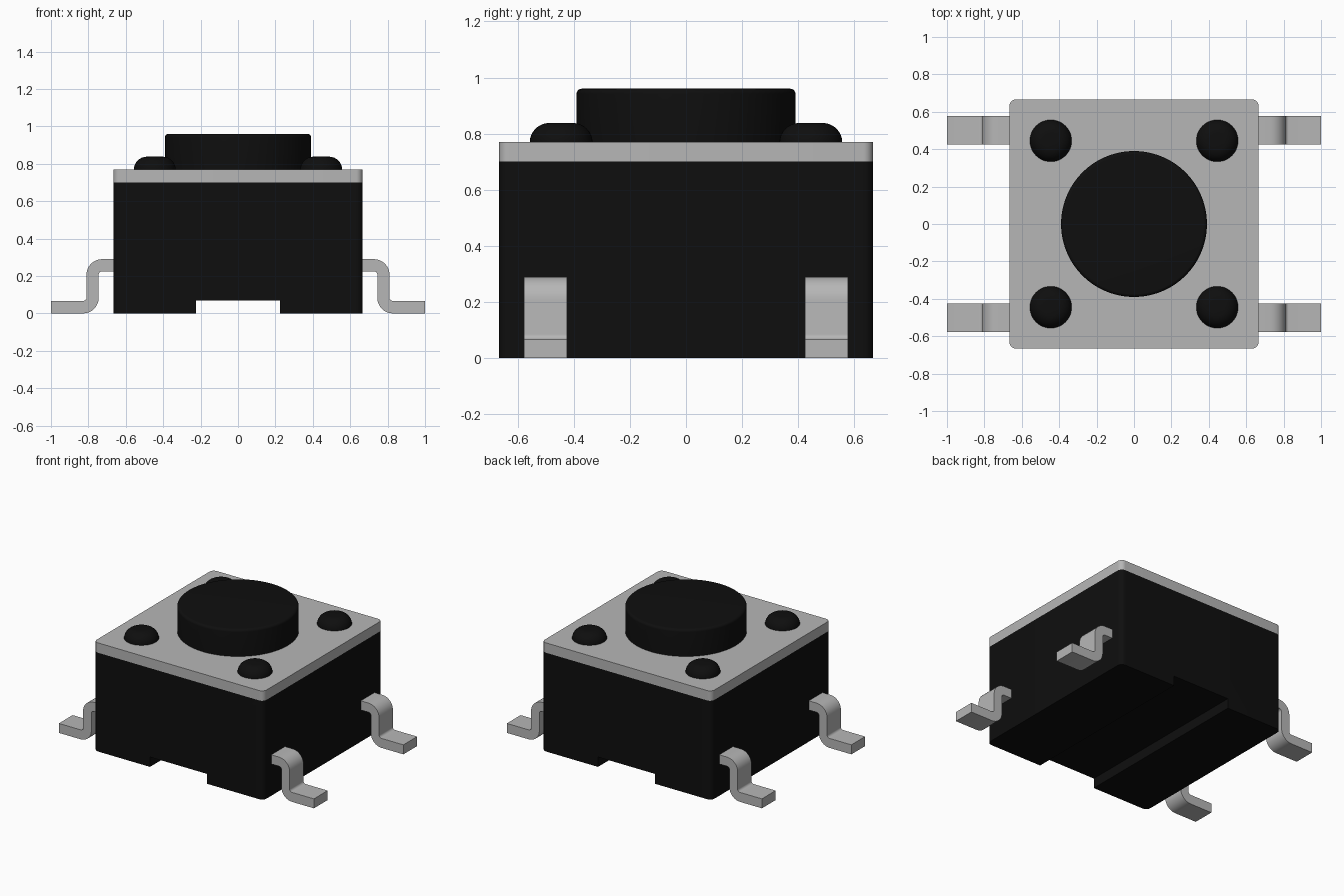
import bpy, bmesh, math
from mathutils import Vector, Matrix

if "Cube" in bpy.data.objects:
    bpy.data.objects.remove(bpy.data.objects["Cube"], do_unlink=True)


def material(name, value, roughness):
    m = bpy.data.materials.new(name)
    m.use_nodes = True
    colour = (value, value, value, 1)
    m.diffuse_color = colour
    bsdf = m.node_tree.nodes["Principled BSDF"]
    bsdf.inputs["Base Color"].default_value = colour
    bsdf.inputs["Roughness"].default_value = roughness
    return m


BLACK = material("black plastic", 0.0045, 0.5)
METAL = material("grey metal", 0.47, 0.4)


def fillet(corners, steps=8):
    """Round the corners (x, y, radius) of a right-angled outline."""
    out = []
    n = len(corners)
    for i, (x, y, r) in enumerate(corners):
        p = Vector((x, y))
        if r == 0:
            out.append(p)
            continue
        a = (Vector(corners[i - 1][:2]) - p).normalized()
        b = (Vector(corners[(i + 1) % n][:2]) - p).normalized()
        centre = p + (a + b) * r
        for k in range(steps + 1):
            t = math.pi / 2 * k / steps
            out.append(centre - b * r * math.cos(t) - a * r * math.sin(t))
    return out


def finish(bm, name, mat):
    bmesh.ops.recalc_face_normals(bm, faces=bm.faces)
    mesh = bpy.data.meshes.new(name)
    bm.to_mesh(mesh)
    bm.free()
    mesh.materials.append(mat)
    ob = bpy.data.objects.new(name, mesh)
    bpy.context.collection.objects.link(ob)
    return ob


def smooth(ob):
    bpy.ops.object.select_all(action="DESELECT")
    ob.select_set(True)
    bpy.context.view_layer.objects.active = ob
    bpy.ops.object.shade_smooth_by_angle(angle=math.radians(35))


def prism(name, points, low, high, mat, matrix=None):
    """Extrude a flat outline from low to high along z."""
    bm = bmesh.new()
    face = bm.faces.new([bm.verts.new((p[0], p[1], low)) for p in points])
    top = bmesh.ops.extrude_face_region(bm, geom=[face])["geom"]
    bmesh.ops.translate(bm, vec=(0, 0, high - low),
                        verts=[v for v in top if isinstance(v, bmesh.types.BMVert)])
    if matrix:
        bm.transform(matrix)
    return finish(bm, name, mat)


def round_knob(name, x, y, radius, low, high, edge, sides, mat):
    """Upright cylinder with a rounded top rim."""
    profile = [(0, low), (radius, low)]
    for k in range(9):
        t = math.pi / 2 * k / 8
        profile.append((radius - edge + edge * math.cos(t),
                        high - edge + edge * math.sin(t)))
    profile.append((0, high))
    bm = bmesh.new()
    verts = [bm.verts.new((r, 0, z)) for r, z in profile]
    edges = [bm.edges.new(pair) for pair in zip(verts, verts[1:])]
    bmesh.ops.spin(bm, geom=verts + edges, cent=(0, 0, 0), axis=(0, 0, 1),
                   angle=math.tau, steps=sides)
    bmesh.ops.remove_doubles(bm, verts=bm.verts, dist=1e-5)
    bmesh.ops.translate(bm, vec=(x, y, 0), verts=bm.verts)
    ob = finish(bm, name, mat)
    smooth(ob)


# Housing with a channel across the underside
H = 0.666
square = fillet([(-H, -H, 0.035), (H, -H, 0.035), (H, H, 0.035), (-H, H, 0.035)])
housing = prism("housing", square, 0, 0.70, BLACK)
cutter = prism("channel_cutter", [(-0.224, -1), (0.224, -1), (0.224, 1), (-0.224, 1)],
               -0.2, 0.07, BLACK)
cutter.hide_render = True
cut = housing.modifiers.new("channel", "BOOLEAN")
cut.operation = "DIFFERENCE"
cut.solver = "EXACT"
cut.object = cutter
bpy.context.view_layer.objects.active = housing
bpy.ops.object.modifier_apply(modifier=cut.name)
bpy.data.objects.remove(cutter, do_unlink=True)
smooth(housing)

# Metal cover plate
smooth(prism("cover_plate", square, 0.70, 0.77, METAL))

# Push button and the four corner studs
round_knob("push_button", 0, 0, 0.39, 0.765, 0.96, 0.018, 96, BLACK)
for sx, side in ((1, "left"), (-1, "right")):
    for sy, end in ((-1, "front"), (1, "back")):
        round_knob(f"stud_{end}_{side}", sx * 0.445, sy * 0.445, 0.112,
                   0.765, 0.838, 0.07, 48, BLACK)

# Four gull-wing leads: outline in x-z, extruded along y
lead = fillet([(0.64, 0.29, 0), (0.81, 0.29, 0.083), (0.81, 0.067, 0.018),
               (1.0, 0.067, 0), (1.0, 0, 0), (0.745, 0, 0.083),
               (0.745, 0.225, 0.018), (0.64, 0.225, 0)])
stand = Matrix.Rotation(math.pi / 2, 4, "X")
for sx, side in ((1, "left"), (-1, "right")):
    for sy, end in ((-1, "front"), (1, "back")):
        place = Matrix.Translation((0, sy * 0.501, 0)) @ stand
        smooth(prism(f"lead_{end}_{side}", [(sx * p.x, p.y) for p in lead],
                     -0.077, 0.077, METAL, place))
